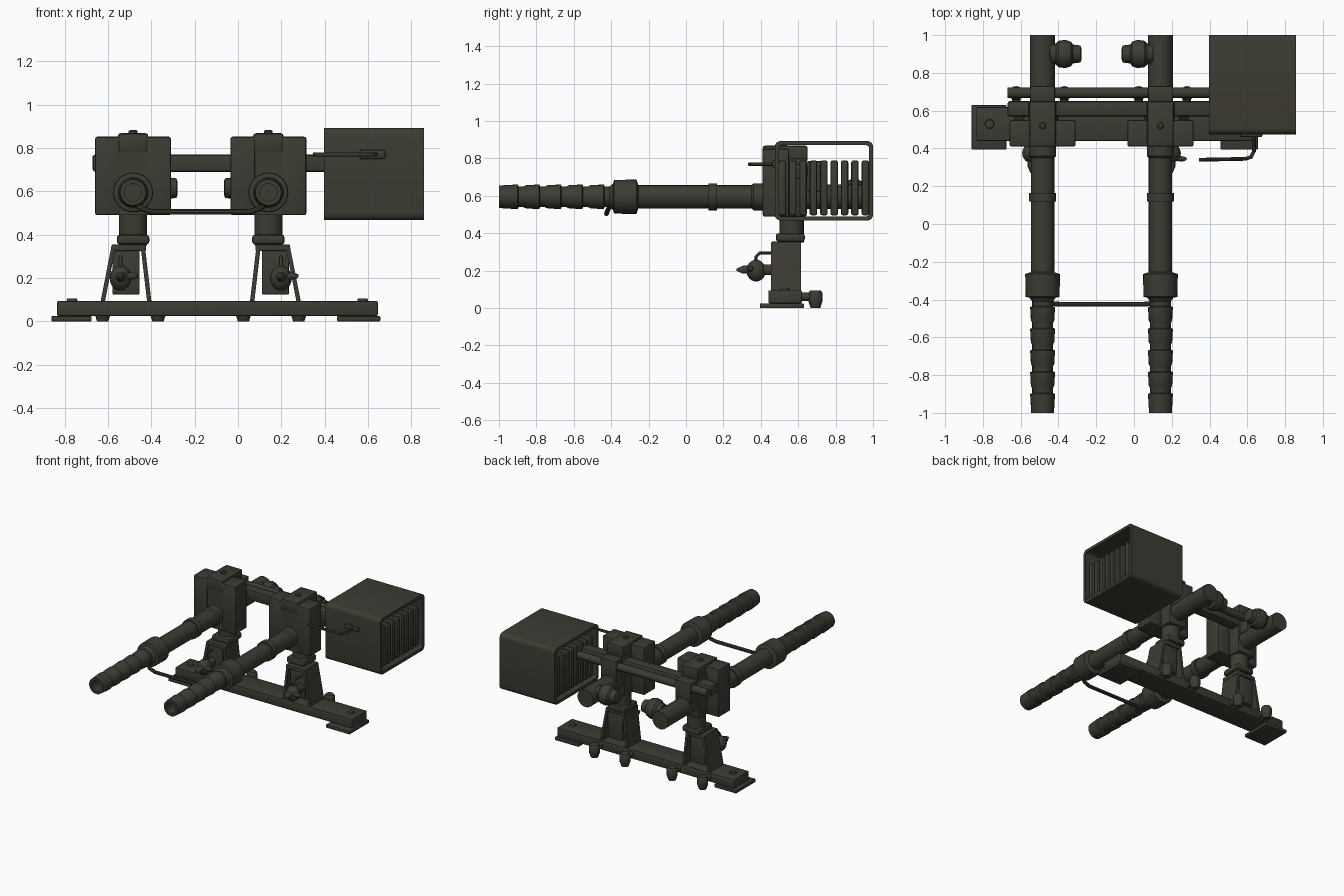
import bpy, bmesh, math
from mathutils import Vector, Matrix

cube = bpy.data.objects.get("Cube")
if cube:
    bpy.data.objects.remove(cube, do_unlink=True)

COLOR = (0.045, 0.045, 0.034, 1)
olive = bpy.data.materials.new("dark_olive_metal")
olive.use_nodes = True
olive.diffuse_color = COLOR
bsdf = olive.node_tree.nodes["Principled BSDF"]
bsdf.inputs["Base Color"].default_value = COLOR
bsdf.inputs["Roughness"].default_value = 0.7


def finish(name, bm):
    bmesh.ops.recalc_face_normals(bm, faces=bm.faces)
    mesh = bpy.data.meshes.new(name)
    bm.to_mesh(mesh)
    bm.free()
    return place(name, mesh)


def place(name, mesh):
    mesh.materials.clear()
    mesh.materials.append(olive)
    mesh.shade_smooth()
    mesh.set_sharp_from_angle(angle=math.radians(35))
    obj = bpy.data.objects.new(name, mesh)
    bpy.context.collection.objects.link(obj)
    return obj


def box(name, x, y, z, bevel=0.008, segments=2):
    """Box between (min, max) pairs with softened edges."""
    bm = bmesh.new()
    bmesh.ops.create_cube(bm, size=1)
    for v in bm.verts:
        v.co = [(r[0] + r[1]) / 2 + c * abs(r[1] - r[0]) for c, r in zip(v.co, (x, y, z))]
    if bevel:
        bmesh.ops.bevel(bm, geom=bm.edges[:], offset=bevel, segments=segments,
                        affect='EDGES', profile=0.5)
    return finish(name, bm)


def prism(name, outline, y0, y1):
    """Extrude an x-z outline along y."""
    bm = bmesh.new()
    face = bm.faces.new([bm.verts.new((x, y0, z)) for x, z in outline])
    moved = bmesh.ops.extrude_face_region(bm, geom=[face])["geom"]
    bmesh.ops.translate(bm, vec=(0, y1 - y0, 0),
                        verts=[g for g in moved if isinstance(g, bmesh.types.BMVert)])
    return finish(name, bm)


def lathe(name, profile, origin, direction, sides=24):
    """Turn a (distance, radius) profile around an axis from origin."""
    bm = bmesh.new()
    turn = Vector((0, 0, 1)).rotation_difference(Vector(direction)).to_matrix()
    rings = []
    for t, r in profile:
        ring = []
        for i in range(sides):
            a = math.tau * i / sides
            ring.append(bm.verts.new(Vector(origin) + turn @ Vector((r * math.cos(a), r * math.sin(a), t))))
        rings.append(ring)
    for a, b in zip(rings, rings[1:]):
        for i in range(sides):
            j = (i + 1) % sides
            bm.faces.new((a[i], a[j], b[j], b[i]))
    bm.faces.new(rings[0])
    bm.faces.new(rings[-1])
    return finish(name, bm)


def rod(name, points, radius):
    """Bent round rod through the points."""
    curve = bpy.data.curves.new(name, 'CURVE')
    curve.dimensions = '3D'
    curve.bevel_depth = radius
    curve.bevel_resolution = 3
    curve.use_fill_caps = True
    line = curve.splines.new('POLY')
    line.points.add(len(points) - 1)
    for p, co in zip(line.points, points):
        p.co = (*co, 1)
    temp = bpy.data.objects.new(name + "_path", curve)
    bpy.context.collection.objects.link(temp)
    bpy.context.view_layer.update()
    mesh = bpy.data.meshes.new_from_object(temp.evaluated_get(bpy.context.evaluated_depsgraph_get()))
    bpy.data.objects.remove(temp)
    return place(name, mesh)


def ball(name, center, scale):
    bm = bmesh.new()
    bmesh.ops.create_uvsphere(bm, u_segments=20, v_segments=12, radius=1,
                              matrix=Matrix.LocRotScale(Vector(center), None, Vector(scale)))
    return finish(name, bm)


# Base bar with foot plates
box("base_bar", (-0.835, 0.645), (0.44, 0.62), (0.025, 0.095))
for side, x0, x1, bolt in (("right", -0.86, -0.675, -0.765), ("left", 0.457, 0.656, 0.575)):
    box(f"{side}_foot_plate", (x0, x1), (0.395, 0.63), (0, 0.025), 0.005)
    lathe(f"{side}_base_bolt", [(0, 0.025), (0.012, 0.022)], (bolt, 0.53, 0.095), (0, 0, 1), 12)

# Barrel profile, from the muzzle backwards: bore, ribs, sleeve, bands
barrel = [(0.3, 0.04), (0, 0.04), (0, 0.06)]
for i in range(5):
    start = 0.115 * i + 0.03
    barrel += [(start, 0.062), (start + 0.07, 0.066), (start + 0.075, 0.055), (start + 0.1, 0.055)]
barrel += [(0.61, 0.07), (0.615, 0.09), (0.735, 0.092), (0.745, 0.062),
           (1.12, 0.062), (1.12, 0.072), (1.165, 0.072), (1.165, 0.062),
           (1.35, 0.062), (1.36, 0.072), (1.42, 0.072), (1.42, 0.066), (2, 0.066)]

CENTER, OFFSET, AXIS_Z = -0.172, 0.312, 0.595
for side, s in (("right", -1), ("left", 1)):
    def u(d):
        """Outward distance from the barrel axis to x."""
        return CENTER + s * (OFFSET + d)

    # Barrel and receiver
    lathe(f"{side}_barrel", barrel, (u(0), -1, AXIS_Z), (0, 1, 0))
    for part, a, b in (("outer", 0.06, 0.175), ("inner", -0.175, -0.06)):
        box(f"{side}_{part}_receiver_cheek", sorted((u(a), u(b))), (0.41, 0.55), (0.49, 0.852), 0.01)
    xs = sorted((u(-0.075), u(0.075)))
    box(f"{side}_receiver_front", xs, (0.415, 0.55), (0.49, 0.79), 0)
    box(f"{side}_receiver_core", xs, (0.50, 0.645), (0.49, 0.80))
    box(f"{side}_top_cap", sorted((u(-0.07), u(0.07))), (0.41, 0.65), (0.78, 0.868), 0.012)
    lathe(f"{side}_cap_bolt", [(0, 0.02), (0.012, 0.02), (0.018, 0.012)], (u(0), 0.52, 0.866), (0, 0, 1), 12)
    box(f"{side}_rail_clamp", sorted((u(-0.065), u(0.065))), (0.645, 0.73), (0.62, 0.785))

    # Rear knob on the inner side of the barrel
    lathe(f"{side}_rear_knob", [(0.04, 0.05), (0.07, 0.055), (0.085, 0.07), (0.12, 0.075),
                                (0.15, 0.065), (0.16, 0.05), (0.2, 0.045), (0.205, 0.03)],
          (u(0), 0.9, 0.615), (-s, 0, 0), 20)

    # Pivot post and splayed legs
    lathe(f"{side}_pivot_post", [(0, 0.065), (0.16, 0.065)], (u(0), 0.565, 0.35), (0, 0, 1))
    box(f"{side}_post_collar", xs, (0.48, 0.635), (0.355, 0.4), 0.014)
    box(f"{side}_leg_bridge", sorted((u(-0.06), u(0.1))), (0.455, 0.615), (0.325, 0.355), 0.005)
    for part, top, foot, t in (("outer", 0.1, 0.15, -0.02), ("inner", -0.055, -0.085, 0.02)):
        prism(f"{side}_{part}_leg", [(u(top), 0.345), (u(foot), 0.09),
                                     (u(foot + t), 0.09), (u(top + t), 0.345)], 0.455, 0.615)
    box(f"{side}_elevation_block", sorted((u(-0.03), u(0.095))), (0.465, 0.6), (0.125, 0.345), 0.004)

    # Locking ball with spike, wing and bent rod
    x = u(0.058)
    ball(f"{side}_lock_ball", (x, 0.375, 0.2), (0.05, 0.052, 0.058))
    lathe(f"{side}_lock_shaft", [(0, 0.006), (0.035, 0.022), (0.06, 0.022), (0.07, 0.03), (0.1, 0.03), (0.2, 0.03)],
          (x, 0.27, 0.205), (0, 1, 0), 14)
    ball(f"{side}_lock_wing", (x + 0.052, 0.345, 0.21), (0.03, 0.014, 0.016))
    rod(f"{side}_lock_rod", [(x, 0.37, 0.24), (x, 0.375, 0.275), (x, 0.395, 0.295), (x, 0.47, 0.295)], 0.009)

    # Clamp knobs behind the base
    for part, d in (("outer", 0.14), ("inner", -0.115)):
        lathe(f"{side}_{part}_clamp_knob", [(0, 0.026), (0.02, 0.032), (0.035, 0.038), (0.08, 0.038), (0.095, 0.028)],
              (u(d), 0.692, 0), (0, 0, 1), 16)
        lathe(f"{side}_{part}_clamp_stub", [(0, 0.022), (0.08, 0.022)], (u(d), 0.6, 0.06), (0, 1, 0), 12)

# Rails joining the receivers to the feed box
box("feed_rail", (-0.67, 0.42), (0.57, 0.65), (0.69, 0.77), 0.012)
lathe("rear_rail", [(0, 0.028), (1.08, 0.028)], (-0.67, 0.695, 0.735), (1, 0, 0), 16)

# Rod tying the two barrels together
xa, xb = CENTER - OFFSET, CENTER + OFFSET
rod("barrel_tie_rod", [(xa, -0.405, 0.55), (xa + 0.04, -0.42, 0.52), (xa + 0.09, -0.425, 0.505),
                       (xb - 0.09, -0.425, 0.505), (xb - 0.04, -0.42, 0.52), (xb, -0.405, 0.55)], 0.013)

# Open-ended feed box with upright slats
x0, x1, y0, y1, z0, z1 = 0.397, 0.857, 0.475, 1.0, 0.468, 0.893


def rounded(inset, radius):
    pts = []
    for k, (cy, cz) in enumerate(((y1, z1), (y0, z1), (y0, z0), (y1, z0))):
        sy, sz = (1 if cy == y1 else -1), (1 if cz == z1 else -1)
        for i in range(5):
            a = math.pi / 2 * (k + i / 4)
            pts.append((cy - sy * (inset + radius) + radius * math.cos(a),
                        cz - sz * (inset + radius) + radius * math.sin(a)))
    return pts


bm = bmesh.new()
loops = [[bm.verts.new((x, y, z)) for y, z in pts]
         for x, pts in ((x0, rounded(0, 0.03)), (x1, rounded(0, 0.03)),
                        (x1, rounded(0.022, 0.015)), (x0, rounded(0.022, 0.015)))]
for a, b in zip(loops, loops[1:] + loops[:1]):
    for i in range(len(a)):
        j = (i + 1) % len(a)
        bm.faces.new((a[i], a[j], b[j], b[i]))
finish("feed_box", bm)

for i in range(9):
    y = 0.515 + i * 0.0555
    box(f"feed_slat_{i + 1}", (x0 + 0.03, x1 - 0.03), (y - 0.02, y + 0.02), (0.495, 0.79), 0.012)

# Charging handle beside the feed box
rod("charging_rod", [(0.345, 0.34, 0.77), (0.59, 0.345, 0.77), (0.62, 0.355, 0.77),
                     (0.635, 0.385, 0.77), (0.635, 0.48, 0.77)], 0.01)
box("charging_mount", (0.56, 0.68), (0.46, 0.48), (0.75, 0.79), 0.009)
